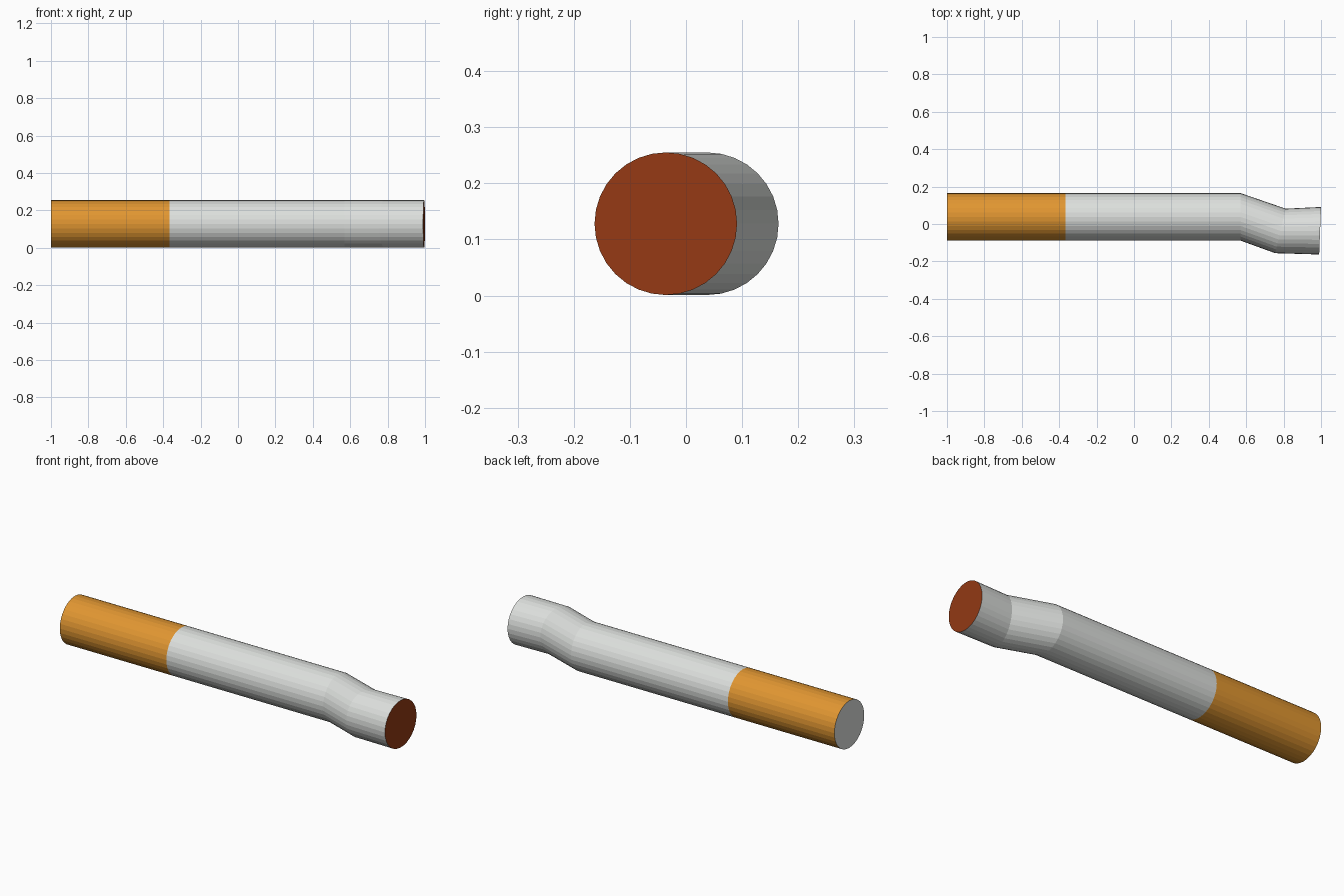
import bpy, bmesh, math

cube = bpy.data.objects.get("Cube")
if cube:
    bpy.data.objects.remove(cube, do_unlink=True)

SIDES, RADIUS, MID_Z = 32, 0.127, 0.128


def make_material(name, rgb):
    mat = bpy.data.materials.new(name)
    mat.use_nodes = True
    mat.diffuse_color = (*rgb, 1)
    mat.node_tree.nodes["Principled BSDF"].inputs["Base Color"].default_value = (*rgb, 1)
    return mat


white = make_material("paper white", (0.72, 0.74, 0.72))
orange = make_material("filter orange", (0.75, 0.305, 0.031))
rust = make_material("ember rust", (0.30, 0.042, 0.007))


def add_ring(bm, x, y, lean, half_width):
    """Round section across the tube; lean shifts its back edge along x."""
    ring = []
    for i in range(SIDES):
        a = 2 * math.pi * i / SIDES
        c, s = math.cos(a), math.sin(a)
        ring.append(bm.verts.new((x + lean * c, y + half_width * c, MID_Z + RADIUS * s)))
    return ring


def make_tube(name, sections, mats, start_cap=None, end_cap=None):
    """Loft the sections and close the chosen ends with the given material slot."""
    bm = bmesh.new()
    rings = [add_ring(bm, *s) for s in sections]
    for a, b in zip(rings, rings[1:]):
        for i in range(SIDES):
            j = (i + 1) % SIDES
            bm.faces.new((a[i], a[j], b[j], b[i]))
    if start_cap is not None:
        bm.faces.new(rings[0][::-1]).material_index = start_cap
    if end_cap is not None:
        bm.faces.new(rings[-1]).material_index = end_cap
    # Sections run towards +x, so flip the winding where it faces inwards
    for f in bm.faces:
        f.normal_update()
        if abs(f.normal.x) > 0.9:
            outward = f.calc_center_median().x * f.normal.x
        else:
            c = f.calc_center_median()
            mid = min(sections, key=lambda s: abs(s[0] - c.x))
            outward = (c.y - mid[1]) * f.normal.y + (c.z - MID_Z) * f.normal.z
        if outward < 0:
            f.normal_flip()
    mesh = bpy.data.meshes.new(name)
    bm.to_mesh(mesh)
    bm.free()
    for m in mats:
        mesh.materials.append(m)
    obj = bpy.data.objects.new(name, mesh)
    bpy.context.collection.objects.link(obj)
    return obj


# Filter with a white end face
make_tube("filter", [(-1, 0.038, 0, RADIUS), (-0.365, 0.038, 0, RADIUS)],
          [orange, white], start_cap=1)

# Paper tube with a double bend and a burnt tip
make_tube("paper_tube", [
    (-0.365, 0.038, 0, RADIUS),
    (0.57, 0.038, 0, RADIUS),
    (0.783, -0.037, 0.028, 0.119),
    (0.995, -0.036, 0.005, RADIUS),
], [white, rust], end_cap=1)
